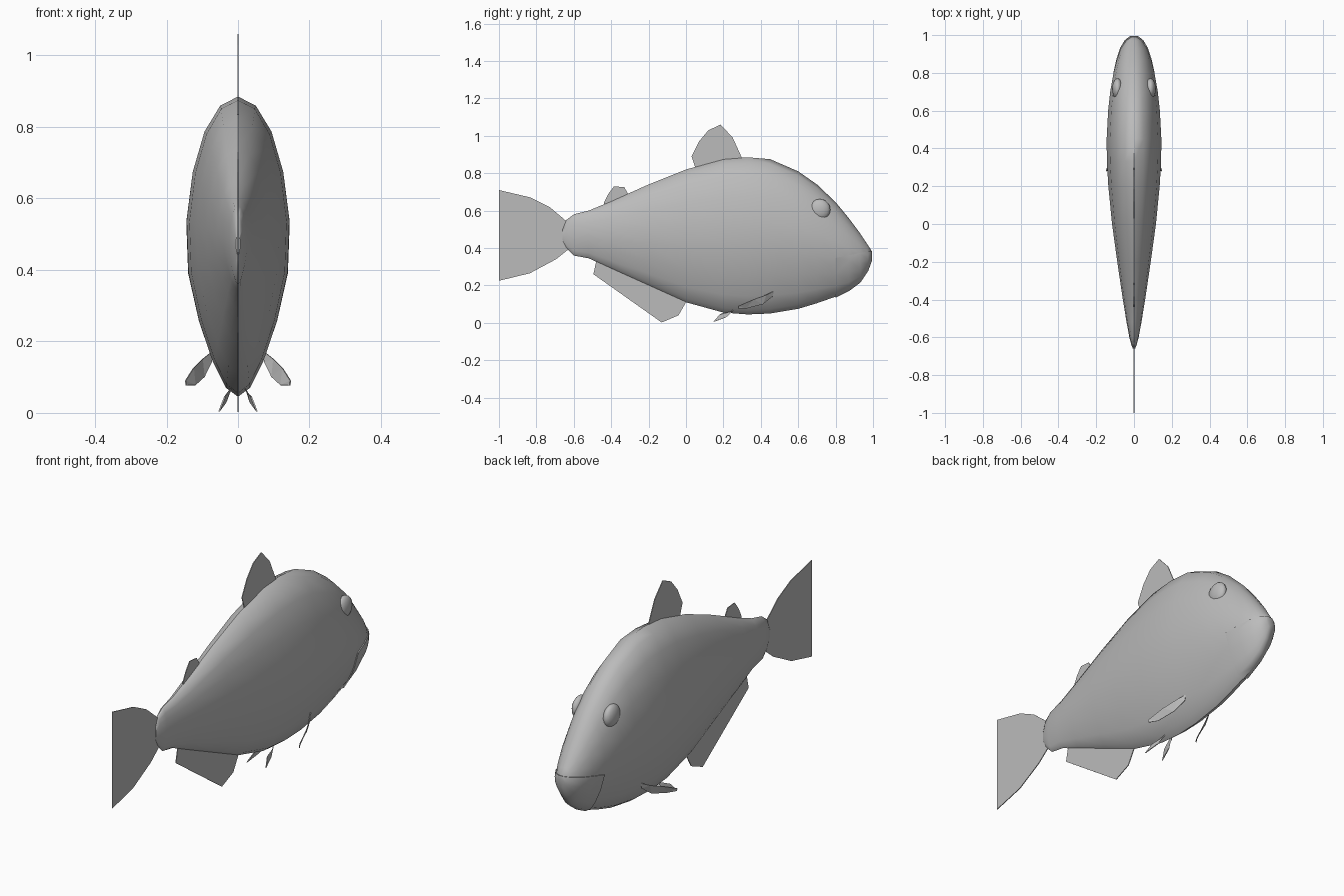
import bpy, bmesh
from math import sin, cos, pi, radians
from mathutils import Vector

old = bpy.data.objects.get("Cube")
if old:
    bpy.data.objects.remove(old)

grey = bpy.data.materials.new("fish_grey")
grey.use_nodes = True
grey.diffuse_color = (0.5, 0.5, 0.5, 1)
grey.node_tree.nodes["Principled BSDF"].inputs["Base Color"].default_value = (0.5, 0.5, 0.5, 1)


def finish(name, bm, angle=50):
    bmesh.ops.recalc_face_normals(bm, faces=bm.faces)
    mesh = bpy.data.meshes.new(name)
    bm.to_mesh(mesh)
    bm.free()
    obj = bpy.data.objects.new(name, mesh)
    bpy.context.collection.objects.link(obj)
    mesh.materials.append(grey)
    bpy.ops.object.select_all(action='DESELECT')
    obj.select_set(True)
    bpy.context.view_layer.objects.active = obj
    if angle:
        bpy.ops.object.shade_smooth_by_angle(angle=radians(angle))
    return obj


# Body stations from tail to snout: y, top, bottom, half width
STATIONS = [
    (-.66, .50, .44, .006), (-.64, .55, .40, .014), (-.60, .58, .36, .025),
    (-.52, .60, .345, .04), (-.4, .65, .29, .06), (-.2, .74, .20, .09),
    (0, .82, .11, .118), (.2, .875, .055, .138), (.33, .885, .045, .146),
    (.45, .875, .05, .147), (.6, .81, .075, .139), (.7, .74, .105, .128),
    (.8, .645, .14, .11), (.87, .56, .175, .092), (.93, .48, .22, .07),
    (.97, .42, .28, .046), (.99, .39, .335, .02)]
SIDES = 18


def body_mesh():
    bm = bmesh.new()
    rings = []
    for y, top, bottom, width in STATIONS:
        ring = []
        for i in range(SIDES):
            a = 2 * pi * i / SIDES
            c = cos(a)
            belly = 1 - .35 * max(0, -c) ** 1.3
            ring.append(bm.verts.new((width * sin(a) * belly, y,
                                      (top + bottom) / 2 + c * (top - bottom) / 2)))
        rings.append(ring)
    for a, b in zip(rings, rings[1:]):
        for i in range(SIDES):
            j = (i + 1) % SIDES
            bm.faces.new((a[i], a[j], b[j], b[i]))
    bm.faces.new(rings[0])
    bm.faces.new(rings[-1])
    bmesh.ops.recalc_face_normals(bm, faces=bm.faces)
    bm.normal_update()
    return bm


finish("body", body_mesh())

# Lower jaw: a slightly swollen slice of the head below the lip line
bm = body_mesh()
for v in bm.verts:
    v.co += v.normal * .005
for point, normal in (((0, .8, 0), (0, -1, 0)), ((0, .99, .385), (0, -.2, 1))):
    cut = bmesh.ops.bisect_plane(bm, geom=bm.verts[:] + bm.edges[:] + bm.faces[:],
                                 plane_co=point, plane_no=normal, clear_outer=True)
    bmesh.ops.contextual_create(
        bm, geom=[e for e in cut["geom_cut"] if isinstance(e, bmesh.types.BMEdge)])
finish("lower_jaw", bm)


# Fins: thin plates from outlines
def fin(name, points, thickness=.004):
    bm = bmesh.new()
    face = bm.faces.new([bm.verts.new(p) for p in points])
    bmesh.ops.triangulate(bm, faces=[face])
    obj = finish(name, bm, 0)
    mod = obj.modifiers.new("thickness", 'SOLIDIFY')
    mod.thickness = thickness
    mod.offset = 0


def middle_fin(name, outline):
    fin(name, [(0, y, z) for y, z in outline])


middle_fin("dorsal_fin", [(.03, .89), (.07, .97), (.12, 1.03), (.185, 1.06),
                          (.25, .99), (.30, .88), (.26, .8), (.06, .8)])
middle_fin("rear_dorsal_fin", [(-.44, .64), (-.415, .69), (-.385, .73), (-.33, .725),
                               (-.31, .69), (-.31, .63), (-.42, .6)])
middle_fin("tail_fin", [(-.635, .54), (-.73, .62), (-.83, .67), (-1, .71),
                        (-.935, .6), (-.84, .465), (-.915, .36), (-1, .225),
                        (-.835, .265), (-.695, .34), (-.62, .4)])
middle_fin("anal_fin", [(-.495, .26), (-.13, .002), (-.04, .04), (0, .11),
                        (0, .2), (-.48, .33)])

PECTORAL = [(.075, .47, .17), (.10, .43, .15), (.125, .36, .125), (.147, .28, .09),
            (.145, .28, .077), (.12, .32, .077), (.095, .41, .10), (.075, .46, .14)]
PELVIC = [(.053, .145, .004), (.037, .18, .045), (.025, .245, .06),
          (.015, .26, .08), (.034, .215, .03)]

for side, s in (("left", 1), ("right", -1)):
    fin(side + "_pectoral_fin", [(s * x, y, z) for x, y, z in PECTORAL])
    fin(side + "_pelvic_fin", [(s * x, y, z) for x, y, z in PELVIC])

    # Eye: a flattened ball set into the cheek
    bm = bmesh.new()
    bmesh.ops.create_uvsphere(bm, u_segments=16, v_segments=10, radius=.057)
    bmesh.ops.scale(bm, verts=bm.verts, vec=(.5, 1, 1))
    bmesh.ops.translate(bm, verts=bm.verts, vec=(s * .087, .715, .605))
    finish(side + "_eye", bm)
